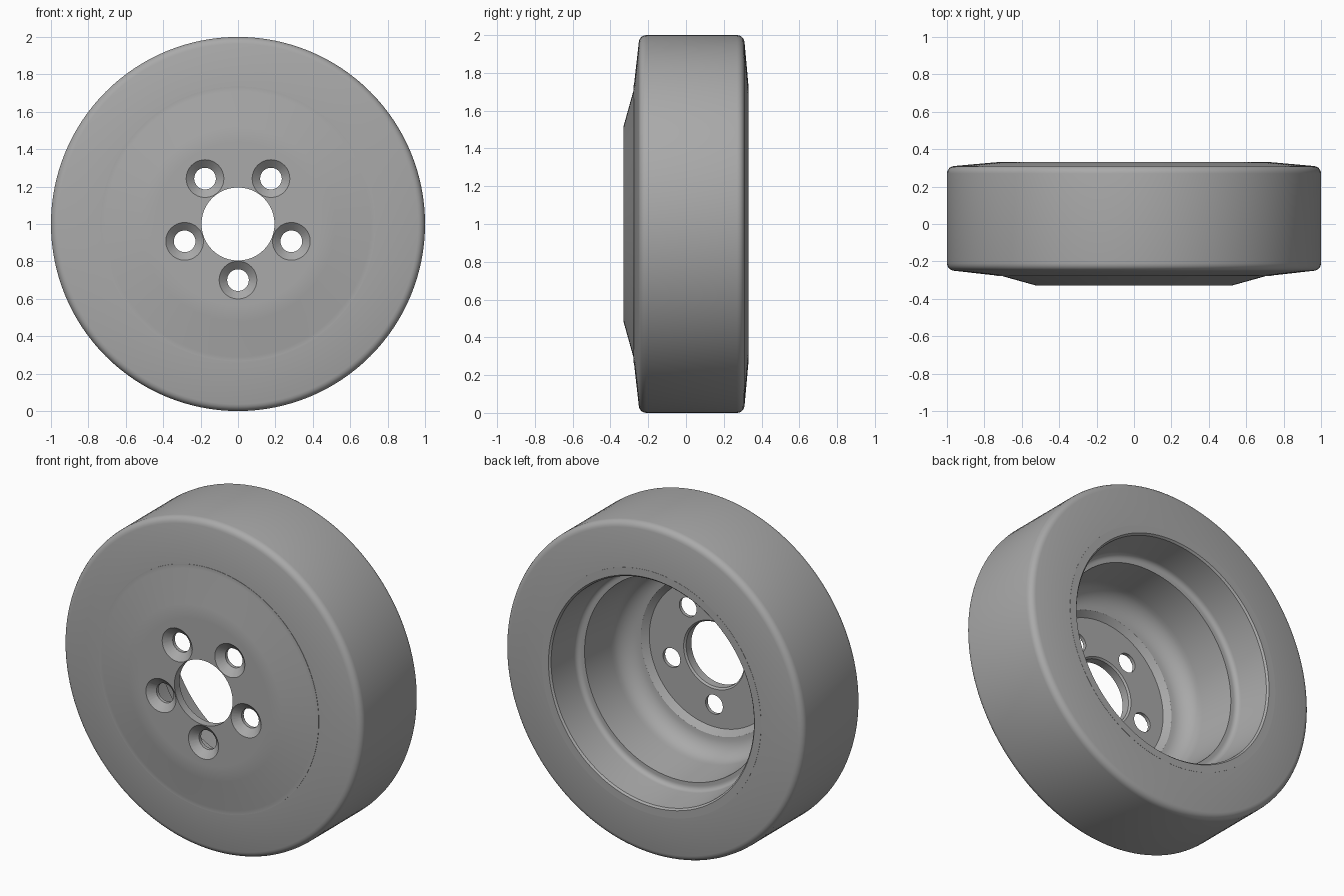
import bpy, bmesh, math
from mathutils import Matrix

cube = bpy.data.objects.get("Cube")
if cube:
    bpy.data.objects.remove(cube, do_unlink=True)

grey = bpy.data.materials.new("plain grey")
grey.use_nodes = True
COLOUR = (0.4, 0.4, 0.4, 1)
grey.diffuse_color = COLOUR
grey.node_tree.nodes["Principled BSDF"].inputs["Base Color"].default_value = COLOUR

AXIS = Matrix.Translation((0, 0, 1))  # wheel centre; the axle runs along y


def finish(name, bm):
    bmesh.ops.recalc_face_normals(bm, faces=bm.faces)
    mesh = bpy.data.meshes.new(name)
    bm.to_mesh(mesh)
    bm.free()
    obj = bpy.data.objects.new(name, mesh)
    obj.matrix_world = AXIS
    obj.data.materials.append(grey)
    bpy.context.collection.objects.link(obj)
    return obj


def smooth(obj, angle=30):
    bpy.ops.object.select_all(action="DESELECT")
    obj.select_set(True)
    bpy.context.view_layer.objects.active = obj
    bpy.ops.object.shade_smooth_by_angle(angle=math.radians(angle))


def lathe(name, profile, steps=128):
    """Spin a closed (radius, y) outline around the axle."""
    bm = bmesh.new()
    verts = [bm.verts.new((r, y, 0)) for r, y in profile]
    edges = [bm.edges.new((a, b)) for a, b in zip(verts, verts[1:] + verts[:1])]
    bmesh.ops.spin(bm, geom=verts + edges, cent=(0, 0, 0), axis=(0, 1, 0),
                   angle=math.tau, steps=steps, use_merge=False)
    bmesh.ops.remove_doubles(bm, verts=bm.verts, dist=0.0001)
    return finish(name, bm)


def arc(r, y, radius, start, end, n=5):
    """Outline points of a rounded corner."""
    angles = [math.radians(start + (end - start) * i / n) for i in range(n + 1)]
    return [(r + radius * math.cos(a), y + radius * math.sin(a)) for a in angles]


# Tyre with rounded shoulders and slightly tapered side walls
tyre = lathe("tyre", [(0.7, -0.275), (0.74, -0.275)]
             + arc(0.96, -0.21, 0.04, -85, 0)
             + arc(0.96, 0.27, 0.04, 0, 85)
             + [(0.74, 0.33), (0.7, 0.33)])
smooth(tyre)

# Rim: sloped face, deep bowl, stepped barrel and rear lip
rim = lathe("rim", [(0.435, -0.33), (0.52, -0.33), (0.71, -0.277), (0.735, -0.277),
                    (0.735, 0.331), (0.69, 0.331), (0.68, 0.32), (0.66, 0.13)]
            + arc(0.63, 0.13, 0.03, 0, -90)
            + [(0.61, 0.1)]
            + arc(0.47, -0.12, 0.12, 0, -90, 8)
            + [(0.435, -0.27)])
smooth(rim)

# Hub plate with a centre bore
hub = lathe("hub_plate", [(0.195, -0.33), (0.435, -0.33), (0.435, -0.27), (0.205, -0.27),
                          (0.195, -0.28)])

# Five countersunk bolt holes
bm = bmesh.new()
for i in range(5):
    a = math.radians(-90 + 72 * i)
    turn = Matrix.Rotation(math.radians(-90), 4, "X")  # cutter axis to +y
    for r1, r2, y, depth in ((0.058, 0.058, -0.3, 0.2), (0.112, 0.057, -0.315, 0.05)):
        place = Matrix.Translation((0.3 * math.cos(a), y, 0.3 * math.sin(a)))
        bmesh.ops.create_cone(bm, cap_ends=True, segments=32, radius1=r1, radius2=r2,
                              depth=depth, matrix=place @ turn)
cutter = finish("bolt_hole_cutter", bm)
cutter.hide_render = True
cut = hub.modifiers.new("bolt_holes", "BOOLEAN")
cut.operation = "DIFFERENCE"
cut.object = cutter
cut.solver = "EXACT"
cut.use_self = True
bpy.context.view_layer.update()

# Apply the cut, then drop the cutter
bpy.context.view_layer.objects.active = hub
hub.select_set(True)
bpy.ops.object.modifier_apply(modifier=cut.name)
bpy.data.objects.remove(cutter, do_unlink=True)
smooth(hub)
